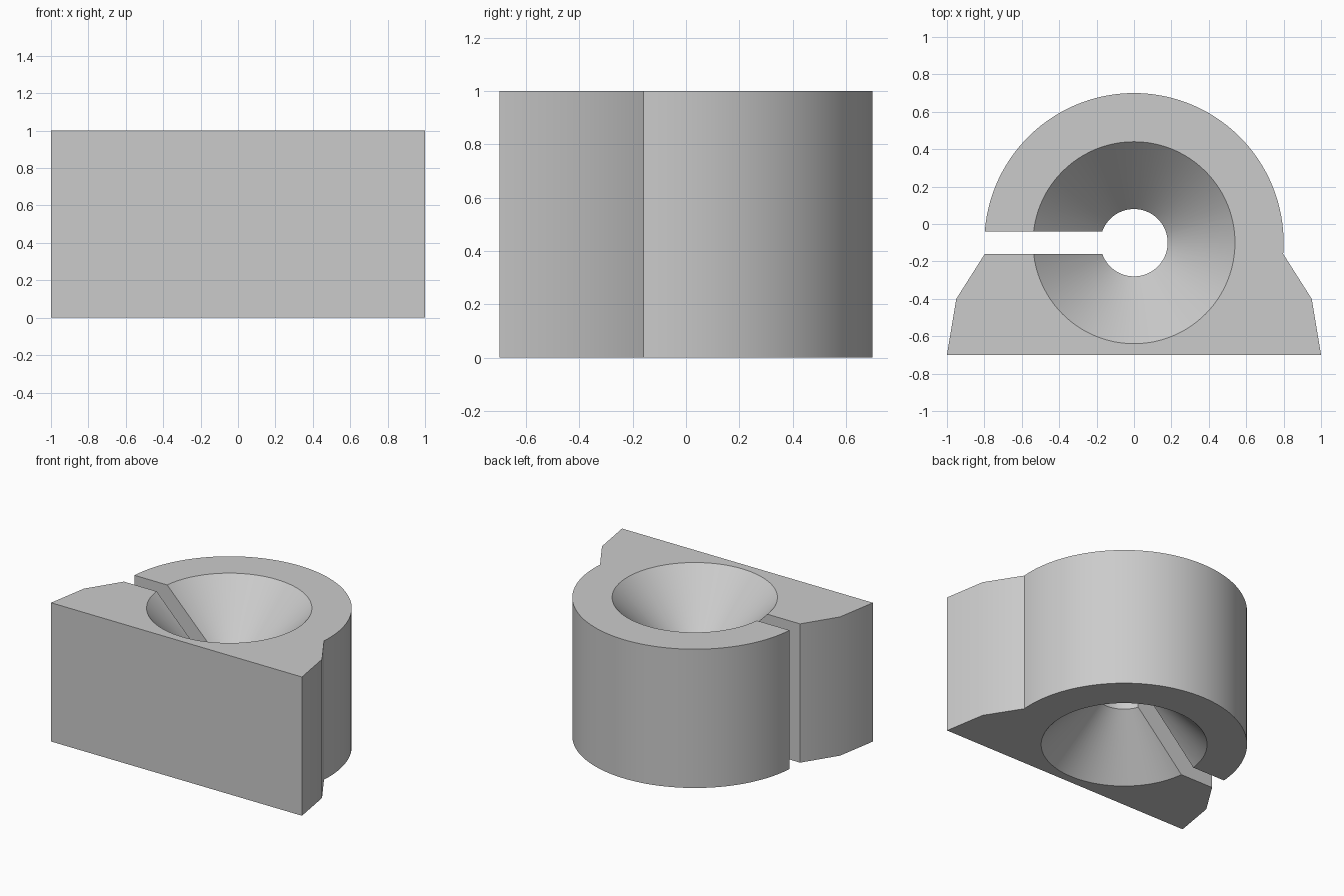
import bpy, bmesh, math

if "Cube" in bpy.data.objects:
    bpy.data.objects.remove(bpy.data.objects["Cube"], do_unlink=True)

CY = -0.10          # bore axis in y
R_OUT = 0.80        # rounded body radius
R_RIM, R_THROAT = 0.54, 0.18
DEPTH = 0.37        # countersink depth
SLOT = 0.06         # half width of the slot
SEGS = 96

grey = bpy.data.materials.new("plain_grey")
grey.use_nodes = True
colour = (0.6, 0.6, 0.6, 1)
grey.diffuse_color = colour
grey.node_tree.nodes["Principled BSDF"].inputs["Base Color"].default_value = colour


def make_object(name, bm):
    bmesh.ops.recalc_face_normals(bm, faces=bm.faces)
    mesh = bpy.data.meshes.new(name)
    bm.to_mesh(mesh)
    bm.free()
    mesh.materials.append(grey)
    obj = bpy.data.objects.new(name, mesh)
    bpy.context.collection.objects.link(obj)
    return obj


def extrude_outline(name, points, z0, z1):
    bm = bmesh.new()
    face = bm.faces.new([bm.verts.new((x, y, z0)) for x, y in points])
    top = bmesh.ops.extrude_face_region(bm, geom=[face])["geom"]
    verts = [v for v in top if isinstance(v, bmesh.types.BMVert)]
    bmesh.ops.translate(bm, verts=verts, vec=(0, 0, z1 - z0))
    return make_object(name, bm)


def revolve(name, profile):
    bm = bmesh.new()
    rings = [[bm.verts.new((r * math.cos(a), CY + r * math.sin(a), z))
              for a in (2 * math.pi * i / SEGS for i in range(SEGS))]
             for r, z in profile]
    for low, high in zip(rings, rings[1:]):
        for i in range(SEGS):
            j = (i + 1) % SEGS
            bm.faces.new((low[i], low[j], high[j], high[i]))
    bm.faces.new(rings[0])
    bm.faces.new(rings[-1])
    return make_object(name, bm)


# Body: flat flared foot and rounded back
start = -math.asin(SLOT / R_OUT)
sweep = math.pi - 2 * start
arc = [(R_OUT * math.cos(start + sweep * i / 64),
        CY + R_OUT * math.sin(start + sweep * i / 64)) for i in range(65)]
outline = [(-0.95, -0.4), (-1, -0.7), (1, -0.7), (0.95, -0.4)] + arc
body = extrude_outline("slotted_body", outline, 0, 1)

# Cutters: double countersunk bore and side slot
over = 0.1
bore = revolve("bore_cutter", [(R_RIM + over, -over), (R_RIM, 0), (R_THROAT, DEPTH),
                               (R_THROAT, 1 - DEPTH), (R_RIM, 1), (R_RIM + over, 1 + over)])
slot = extrude_outline("slot_cutter", [(-1.2, CY - SLOT), (0, CY - SLOT),
                                       (0, CY + SLOT), (-1.2, CY + SLOT)], -0.2, 1.2)

bpy.ops.object.select_all(action="DESELECT")
body.select_set(True)
bpy.context.view_layer.objects.active = body
for cutter in (bore, slot):
    mod = body.modifiers.new(cutter.name, "BOOLEAN")
    mod.operation = "DIFFERENCE"
    mod.solver = "EXACT"
    mod.object = cutter
    bpy.ops.object.modifier_apply(modifier=mod.name)
    bpy.data.objects.remove(cutter, do_unlink=True)

bpy.ops.object.shade_smooth_by_angle(angle=math.radians(30))
